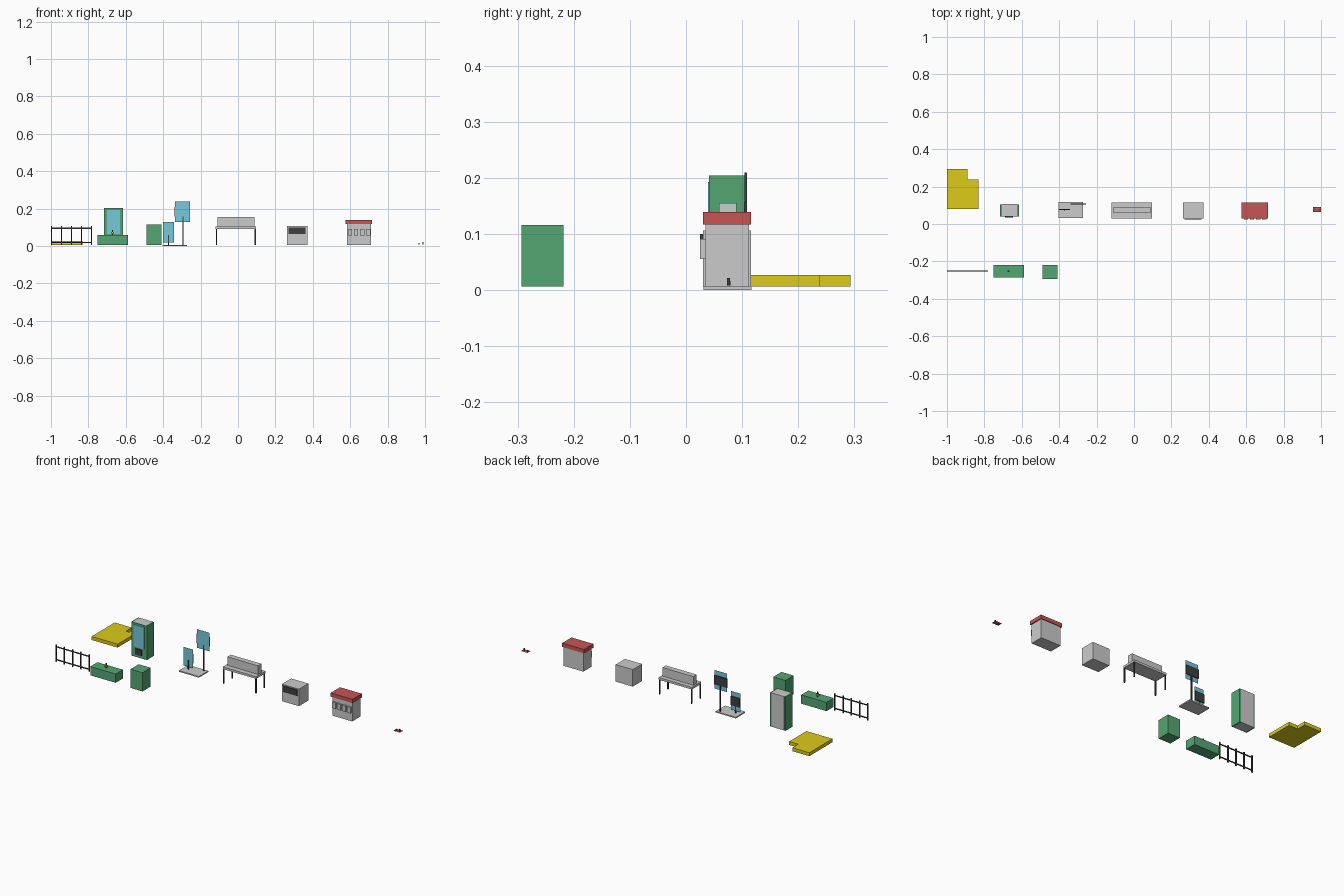
import bpy, bmesh

if "Cube" in bpy.data.objects:
    bpy.data.objects.remove(bpy.data.objects["Cube"])

def material(name, rgb):
    m = bpy.data.materials.new(name)
    m.diffuse_color = (*rgb, 1)
    m.use_nodes = True
    m.node_tree.nodes["Principled BSDF"].inputs["Base Color"].default_value = m.diffuse_color
    return m

GREEN = material("green", (0.09, 0.38, 0.17))
RED = material("red", (0.58, 0.09, 0.09))
YELLOW = material("yellow", (0.72, 0.6, 0.01))
CYAN = material("cyan", (0.18, 0.58, 0.72))
DARK = material("dark", (0.05, 0.05, 0.05))

def finish(name, bm, mat):
    me = bpy.data.meshes.new(name)
    bm.to_mesh(me)
    bm.free()
    if mat:
        me.materials.append(mat)
    ob = bpy.data.objects.new(name, me)
    bpy.context.collection.objects.link(ob)
    return ob

def box(name, x, y, z, mat=None):
    """Box from (min, max) ranges."""
    bm = bmesh.new()
    bmesh.ops.create_cube(bm, size=1)
    for v in bm.verts:
        v.co = [r[0] + (c + 0.5) * (r[1] - r[0]) for c, r in zip(v.co, (x, y, z))]
    return finish(name, bm, mat)

def sheet(name, pts, mat=None, depth=0):
    """Flat polygon, optionally extruded upward."""
    bm = bmesh.new()
    f = bm.faces.new([bm.verts.new(p) for p in pts])
    if depth:
        r = bmesh.ops.extrude_face_region(bm, geom=[f])
        for g in r["geom"]:
            if isinstance(g, bmesh.types.BMVert):
                g.co.z += depth
        bmesh.ops.recalc_face_normals(bm, faces=bm.faces)
    return finish(name, bm, mat)

def panel(name, x, y, z, mat):
    """Thin upright sheet facing the front."""
    return sheet(name, [(x[0], y, z[0]), (x[1], y, z[0]), (x[1], y, z[1]), (x[0], y, z[1])], mat)

def post(name, x, y, z, w=0.006, mat=DARK):
    return box(name, (x - w / 2, x + w / 2), (y - w / 2, y + w / 2), z, mat)

# L-shaped ground slab
sheet("ground_slab", [(x, y, 0.007) for x, y in
      [(-1, 0.08), (-0.832, 0.08), (-0.832, 0.239), (-0.89, 0.239), (-0.89, 0.293), (-1, 0.293)]],
      YELLOW, 0.02)

# Fence
for i in range(5):
    post(f"fence_post_{i}", -0.997 + i * 0.0535, -0.251, (0.007, 0.107))
for z in (0.02, 0.095):
    box("fence_rail", (-1, -0.78), (-0.253, -0.249), (z - 0.003, z + 0.003), DARK)

# Planter box with small flower
box("planter", (-0.752, -0.588), (-0.286, -0.22), (0.007, 0.058), GREEN)
post("flower_stem", -0.672, -0.252, (0.058, 0.086), 0.005)
box("flower_petals", (-0.68, -0.664), (-0.256, -0.248), (0.066, 0.074), YELLOW)

# Litter bin
box("bin", (-0.488, -0.41), (-0.293, -0.218), (0.007, 0.116), GREEN)

# Vending machine
box("vending_body", (-0.707, -0.625), (0.044, 0.106), (0.007, 0.204))
for x in (-0.716, -0.625):
    box("vending_side", (x, x + 0.009), (0.041, 0.105), (0.007, 0.204), GREEN)
box("vending_front", (-0.707, -0.625), (0.041, 0.044), (0.007, 0.204), GREEN)
box("vending_window", (-0.7, -0.632), (0.039, 0.041), (0.065, 0.193), CYAN)
box("vending_slot", (-0.69, -0.648), (0.036, 0.041), (0.023, 0.057), DARK)

# Information stand: base, two poles, two sign boards
box("stand_base", (-0.403, -0.273), (0.031, 0.117), (0, 0.007))
post("tall_pole", -0.294, 0.106, (0.007, 0.157))
post("short_pole", -0.372, 0.074, (0.007, 0.06))
panel("tall_sign_face", (-0.338, -0.256), 0.1035, (0.13, 0.238), CYAN)
box("tall_sign_board", (-0.34, -0.256), (0.104, 0.109), (0.157, 0.21), DARK)
panel("short_sign_face", (-0.402, -0.342), 0.0745, (0.02, 0.128), CYAN)
box("short_sign_board", (-0.402, -0.342), (0.075, 0.08), (0.048, 0.1), DARK)

# Bench
box("bench_seat", (-0.119, 0.096), (0.03, 0.116), (0.092, 0.105))
box("bench_back", (-0.11, 0.088), (0.059, 0.09), (0.105, 0.155))
for x in (-0.115, 0.092):
    for y in (0.034, 0.112):
        post("bench_leg", x, y, (0.007, 0.092))

# Stall cabinet with dark opening
box("cabinet", (0.262, 0.372), (0.03, 0.116), (0.007, 0.106))
box("cabinet_opening", (0.271, 0.362), (0.025, 0.03), (0.065, 0.1), DARK)

# Kiosk with red roof and four front panels
box("kiosk_body", (0.583, 0.712), (0.035, 0.112), (0.007, 0.117))
box("kiosk_roof", (0.576, 0.717), (0.03, 0.116), (0.117, 0.139), RED)
for i in range(4):
    x = 0.587 + i * 0.0325
    box(f"kiosk_panel_{i}", (x, x + 0.023), (0.025, 0.035), (0.056, 0.091))

# Small flat mat with two markers
sheet("mat", [(0.957, 0.063, 0.008), (1, 0.063, 0.008), (1, 0.092, 0.008), (0.957, 0.092, 0.008)], RED)
post("mat_marker_left", 0.967, 0.076, (0.008, 0.016), 0.006)
post("mat_marker_right", 0.989, 0.076, (0.008, 0.022), 0.005)
